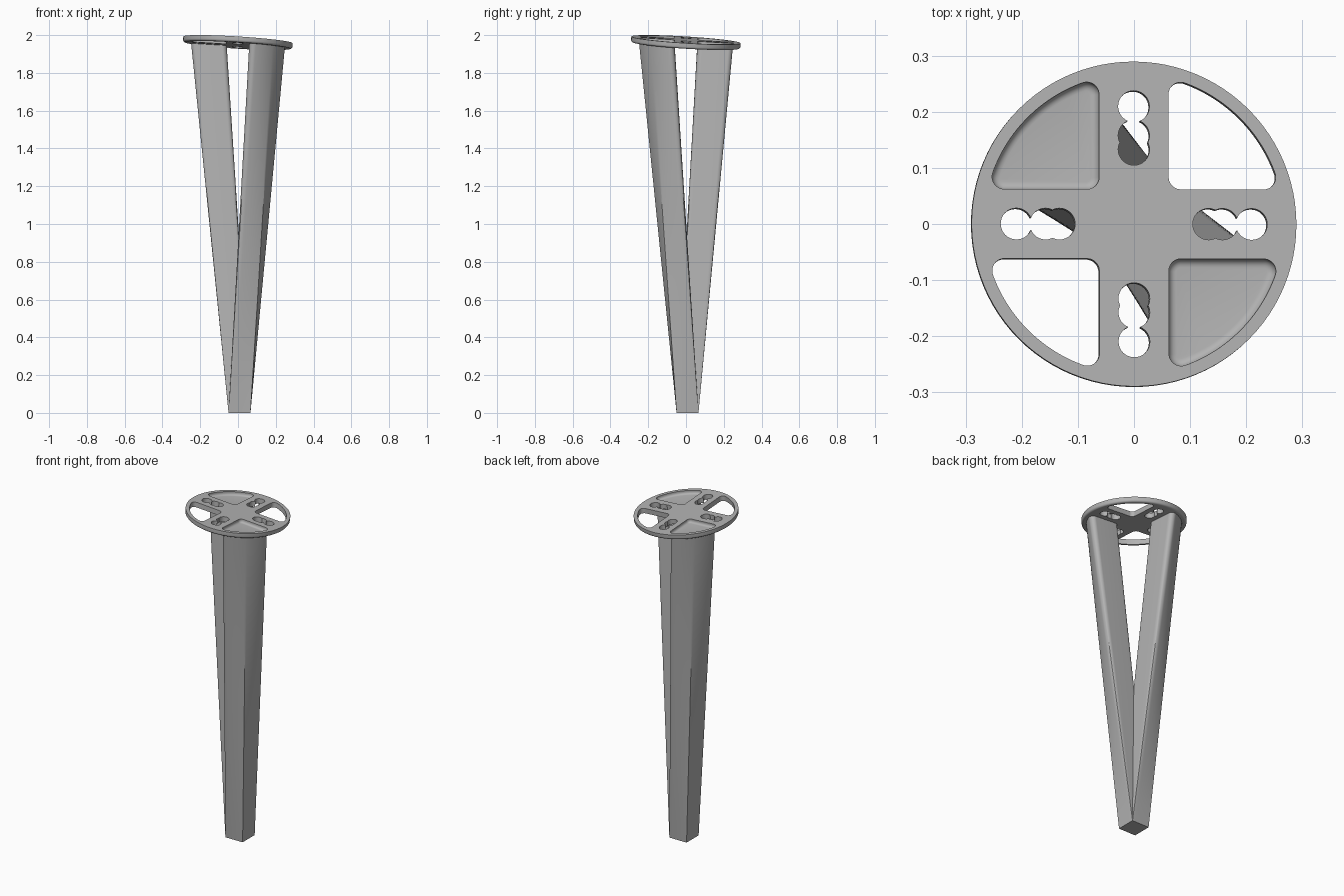
import bpy, bmesh
from math import pi, sin, cos, sqrt, atan2, radians
from mathutils import Vector, Matrix

cube = bpy.data.objects.get("Cube")
if cube:
    bpy.data.objects.remove(cube, do_unlink=True)

TOP, RADIUS, THICK = 1.975, 0.29, 0.03
TILT = Matrix.Rotation(radians(5), 4, Vector((-1, 1, 0)))
SLOPE = 0.062                    # drop of the plate per unit of x and of y
FOOT_MID, FOOT_HALF = 0.008, 0.058

grey = bpy.data.materials.new("satin grey")
grey.use_nodes = True
grey.diffuse_color = (0.45, 0.45, 0.45, 1)
grey.node_tree.nodes["Principled BSDF"].inputs["Base Color"].default_value = (0.45, 0.45, 0.45, 1)


def make_object(name, bm):
    bmesh.ops.recalc_face_normals(bm, faces=bm.faces)
    mesh = bpy.data.meshes.new(name)
    bm.to_mesh(mesh)
    bm.free()
    mesh.materials.append(grey)
    obj = bpy.data.objects.new(name, mesh)
    bpy.context.collection.objects.link(obj)
    return obj


def select(obj):
    bpy.ops.object.select_all(action='DESELECT')
    obj.select_set(True)
    bpy.context.view_layer.objects.active = obj


def arc(cx, cy, r, a, b, n):
    return [Vector((cx + r * cos(a + (b - a) * i / n), cy + r * sin(a + (b - a) * i / n)))
            for i in range(n + 1)]


def sector(margin, radius, fillet, inset=0.0, n=8):
    """Rounded quarter sector, as four sides that meet at the corner middles."""
    v = margin + fillet
    u = sqrt((radius - fillet) ** 2 - v ** 2)
    a, f = atan2(v, u), fillet - inset
    mid = (a - pi / 2) / 2
    low = arc(v, v, f, -pi * 3 / 4, -pi / 2, n) + arc(u, v, f, -pi / 2, mid, n)
    high = arc(u, v, f, mid, a, n) + arc(0, 0, radius - inset, a, pi / 4, 2 * n)[1:]
    flip = lambda pts: [p.yx for p in reversed(pts)]
    return [low, high, flip(high), flip(low)]


def loft(bm, rings):
    """Skin a closed solid over rings of 3D points."""
    rows = [[bm.verts.new(p) for p in ring] for ring in rings]
    n = len(rows[0])
    for lower, upper in zip(rows, rows[1:]):
        for i in range(n):
            j = (i + 1) % n
            bm.faces.new((lower[i], lower[j], upper[j], upper[i]))
    bm.faces.new(rows[0])
    bm.faces.new(rows[-1])


def outline(sides):
    return [p for side in sides for p in side[:-1]]


# Mounting plate: disc with a rounded lower rim
bm = bmesh.new()
bmesh.ops.create_cone(bm, cap_ends=True, segments=96, radius1=RADIUS, radius2=RADIUS, depth=THICK,
                      matrix=Matrix.Translation((0, 0, -THICK / 2)))
rim = [e for e in bm.edges if all(v.co.z < -THICK / 2 for v in e.verts)]
bmesh.ops.bevel(bm, geom=rim, offset=0.012, segments=4, profile=0.5, affect='EDGES')
plate = make_object("mounting_plate", bm)

# Cutter: two open windows, two shallow pockets, four triple-lobed screw slots
bm = bmesh.new()
for sx, sy in ((1, 1), (-1, -1), (1, -1), (-1, 1)):
    if sx == sy:
        levels = [(0.02, 0), (-0.06, 0)]
    else:
        r = 0.014
        levels = [(0.02, 0)] + [(-0.007 - r * sin(t), r * (1 - cos(t)))
                                for t in (i * pi / 10 for i in range(6))]
    loft(bm, [[(sx * p.x, sy * p.y, z) for p in outline(sector(0.062, 0.268, 0.022, inset))]
              for z, inset in levels])
for k in range(4):
    for d in (0.21, 0.158, 0.133):
        bmesh.ops.create_cone(bm, cap_ends=True, segments=32, radius1=0.028, radius2=0.028, depth=0.2,
                              matrix=Matrix.Rotation(k * pi / 2, 4, 'Z') @ Matrix.Translation((d, 0, 0)))
cutter = make_object("plate_cutter", bm)
cutter.hide_render = True

select(plate)
cut = plate.modifiers.new("openings", 'BOOLEAN')
cut.operation, cut.solver, cut.object = 'DIFFERENCE', 'EXACT', cutter
cut.use_self = True
bpy.ops.object.modifier_apply(modifier=cut.name)
bpy.data.objects.remove(cutter, do_unlink=True)
plate.data.transform(Matrix.Translation((0, 0, TOP)) @ TILT)
bpy.ops.object.shade_smooth_by_angle(angle=radians(30))


# Legs: rounded sector under the plate, tapering to one shared square foot
def leg(name, sx, sy, steps=16):
    corners = [Vector(c) for c in ((-1, -1), (1, -1), (1, 1), (-1, 1))]
    top, foot = [], []
    for k, side in enumerate(sector(0.06, 0.264, 0.025)):
        lengths = [(q - p).length for p, q in zip(side, side[1:])]
        for i, p in enumerate(side[:-1]):
            x, y = sx * p.x, sy * p.y
            top.append(Vector((x, y, TOP - 0.026 - SLOPE * (x + y))))
            c = corners[k].lerp(corners[(k + 1) % 4], sum(lengths[:i]) / sum(lengths)) * FOOT_HALF
            foot.append(Vector((FOOT_MID + sx * c.x, FOOT_MID + sy * c.y, 0)))
    bm = bmesh.new()
    loft(bm, [[a.lerp(b, s / steps) for a, b in zip(foot, top)] for s in range(steps + 1)])
    select(make_object(name, bm))
    bpy.ops.object.shade_smooth_by_angle(angle=radians(30))


leg("front_left_leg", 1, -1)
leg("back_right_leg", -1, 1)
